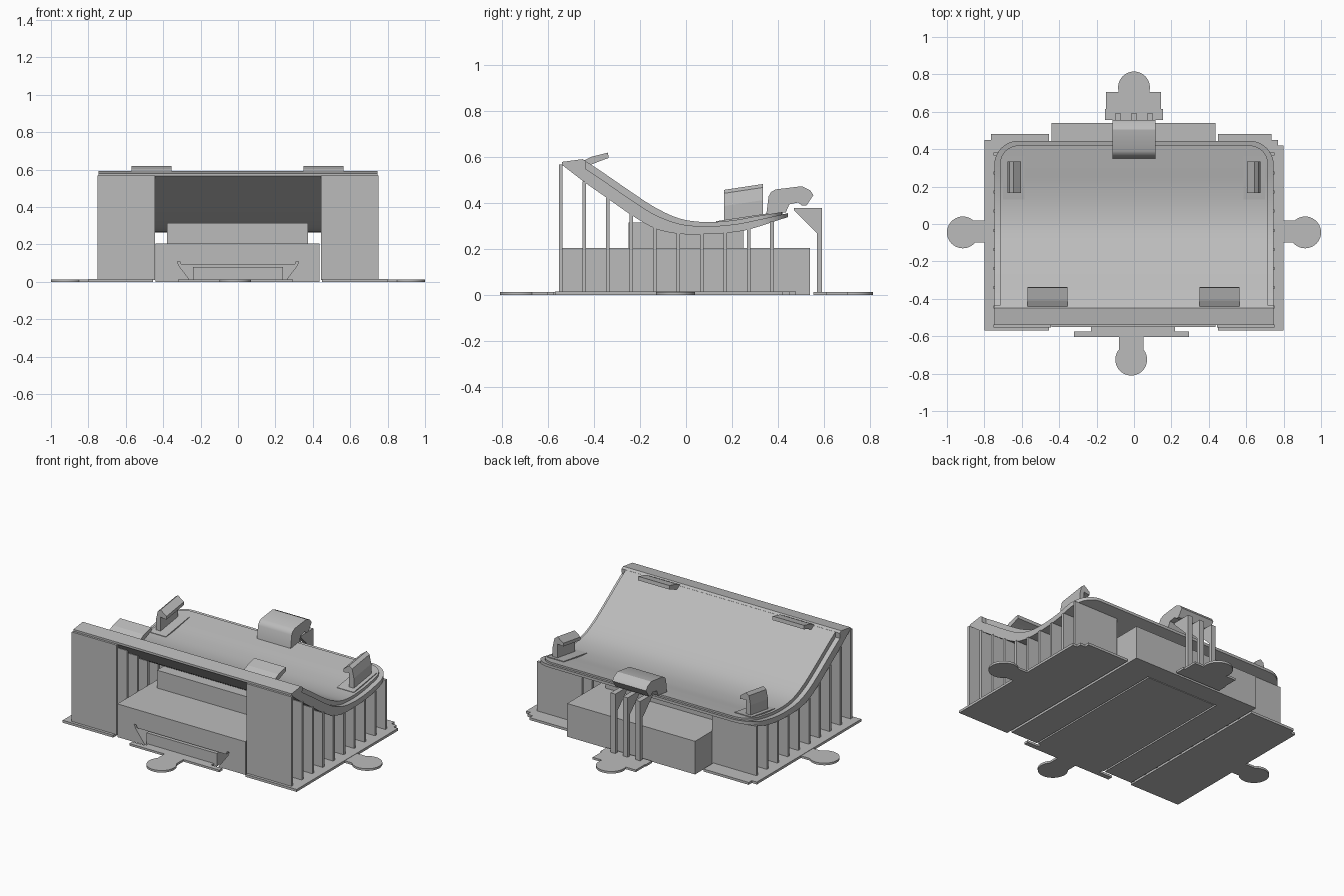
import bpy, bmesh, math

if "Cube" in bpy.data.objects:
    bpy.data.objects.remove(bpy.data.objects["Cube"])

grey = bpy.data.materials.new("plain grey")
grey.diffuse_color = (0.5, 0.5, 0.5, 1)
grey.use_nodes = True
grey.node_tree.nodes["Principled BSDF"].inputs["Base Color"].default_value = grey.diffuse_color


def finish(name, bm, smooth=False):
    bmesh.ops.recalc_face_normals(bm, faces=bm.faces)
    me = bpy.data.meshes.new(name)
    bm.to_mesh(me)
    bm.free()
    me.materials.append(grey)
    ob = bpy.data.objects.new(name, me)
    bpy.context.collection.objects.link(ob)
    if smooth:
        bpy.ops.object.select_all(action='DESELECT')
        ob.select_set(True)
        bpy.context.view_layer.objects.active = ob
        bpy.ops.object.shade_smooth_by_angle(angle=math.radians(30))
    return ob


def prism(name, pts, a, b, axis, shear=0.0, smooth=False):
    """Extrude a profile from a to b along an axis; shear lifts z along y."""
    def place(u, v, w):
        x, y, z = {'x': (w, u, v), 'y': (u, w, v), 'z': (u, v, w)}[axis]
        return x, y, z + shear * (y - 0.245)
    bm = bmesh.new()
    r0 = [bm.verts.new(place(u, v, a)) for u, v in pts]
    r1 = [bm.verts.new(place(u, v, b)) for u, v in pts]
    bm.faces.new(r0)
    bm.faces.new(r1[::-1])
    for i in range(len(pts)):
        j = (i + 1) % len(pts)
        bm.faces.new((r0[i], r0[j], r1[j], r1[i]))
    return finish(name, bm, smooth)


def box(name, x0, x1, y0, y1, z0, z1):
    return prism(name, [(x0, y0), (x1, y0), (x1, y1), (x0, y1)], z0, z1, 'z')


def loft(name, ys, half_width, z0, z1):
    """Curved slab following z0(y) and z1(y) with a varying half width."""
    bm = bmesh.new()
    rings = []
    for y in ys:
        w = half_width(y)
        rings.append([bm.verts.new((x, y, z)) for x, z in
                      ((-w, z0(y)), (w, z0(y)), (w, z1(y)), (-w, z1(y)))])
    for a, b in zip(rings, rings[1:]):
        for i in range(4):
            j = (i + 1) % 4
            bm.faces.new((a[i], a[j], b[j], b[i]))
    bm.faces.new(rings[0])
    bm.faces.new(rings[-1])
    return finish(name, bm, True)


def curve(pts):
    """Smooth interpolation through the profile points."""
    def f(y):
        n = len(pts)
        i = max(k for k in range(n - 1) if k == 0 or pts[k][0] <= y)
        slope = lambda k: ((pts[min(k + 1, n - 1)][1] - pts[max(k - 1, 0)][1]) /
                           (pts[min(k + 1, n - 1)][0] - pts[max(k - 1, 0)][0]))
        (ya, za), (yb, zb) = pts[i], pts[i + 1]
        h = yb - ya
        t = (y - ya) / h
        return ((2*t**3 - 3*t*t + 1) * za + (t**3 - 2*t*t + t) * h * slope(i)
                + (3*t*t - 2*t**3) * zb + (t**3 - t*t) * h * slope(i + 1))
    return f


def rounded(w, y_end, r):
    """Half width that rounds off the corners at y_end."""
    def f(y):
        d = max(0.0, y - (y_end - r))
        return w - r + math.sqrt(max(0.0, r * r - d * d))
    return f


def stations(y0, y1, r, n=26):
    a = [y0 + (y1 - r - y0) * i / n for i in range(n + 1)]
    return a + [y1 - r + r * math.sin(math.pi / 2 * i / 8) for i in range(1, 9)]


# side base plates with stepped back corners
prism("base_plate_right", [(0.45, -0.57), (0.8, -0.57), (0.8, 0.42), (0.77, 0.42),
      (0.77, 0.45), (0.735, 0.45), (0.735, 0.48), (0.45, 0.48)], 0, 0.015, 'z')
prism("base_plate_left", [(-0.455, -0.57), (-0.8, -0.57), (-0.8, 0.45), (-0.765, 0.45),
      (-0.765, 0.48), (-0.455, 0.48)], 0, 0.015, 'z')


# round finger tabs
def disc(name, cx, cy, r=0.085):
    prism(name, [(cx + r * math.cos(math.tau * i / 40), cy + r * math.sin(math.tau * i / 40))
                 for i in range(40)], 0, 0.013, 'z', smooth=True)


for side, s in (("left", -1), ("right", 1)):
    disc("tab_disc_" + side, s * 0.915, -0.045)
    box("tab_neck_" + side, *sorted((s * 0.87, s * 0.8)), -0.1, 0.02, 0, 0.013)
disc("tab_disc_front", -0.015, -0.725)
box("tab_neck_front", -0.08, 0.05, -0.68, -0.605, 0, 0.013)
box("tab_bar_front", -0.32, 0.295, -0.605, -0.575, 0, 0.013)
disc("tab_disc_back", 0, 0.73)
prism("tab_plate_back", [(-0.155, 0.555), (0.155, 0.555), (0.155, 0.615), (0.145, 0.615),
      (0.145, 0.705), (-0.15, 0.705), (-0.15, 0.615), (-0.155, 0.615)], 0, 0.013, 'z')

# central block with a dovetail slot, and the slide inside it
slot = [(0.25, 0), (0.315, 0.085), (0.325, 0.11), (0.31, 0.11), (0.305, 0.092)]
notch = [(-x, z) for x, z in slot] + slot[::-1]
prism("centre_block", [(0.435, 0), (0.435, 0.205), (-0.44, 0.205), (-0.44, 0)] + notch,
      -0.55, 0.42, 'y')
box("centre_block_back", -0.44, 0.435, 0.42, 0.54, 0, 0.205)
box("upper_block", -0.38, 0.375, -0.25, 0.25, 0.205, 0.315)
box("slot_slide", -0.24, 0.24, -0.55, 0.415, 0, 0.08)
box("slide_foot", -0.23, 0.22, -0.575, -0.55, 0, 0.013)

# tray: flange underneath, raised pad on top
under = curve([(-0.54, 0.565), (-0.44, 0.49), (-0.34, 0.42), (-0.24, 0.35), (-0.135, 0.29),
               (-0.035, 0.267), (0.07, 0.265), (0.17, 0.27), (0.27, 0.285), (0.445, 0.34)])
top = curve([(-0.45, 0.592), (-0.375, 0.543), (-0.25, 0.457), (-0.137, 0.383), (-0.03, 0.334),
             (0.08, 0.318), (0.2, 0.325), (0.3, 0.342), (0.445, 0.366)])
mid = lambda y: 0.35 * under(y) + 0.65 * top(y)
loft("tray_flange", stations(-0.44, 0.445, 0.13), rounded(0.747, 0.445, 0.13), under, mid)
loft("tray_pad", stations(-0.44, 0.42, 0.1), rounded(0.717, 0.42, 0.1),
     lambda y: mid(y) - 0.005, top)
prism("tray_front_lip", [(-0.54, 0.567), (-0.44, 0.49), (-0.435, 0.583), (-0.45, 0.592),
      (-0.54, 0.58)], -0.747, 0.745, 'x')

# support ribs under both sides of the tray
for i in range(10):
    y = -0.545 + i * 0.1022
    h = under(max(y, -0.54)) + 0.003
    box(f"rib_left_{i}", -0.75, -0.445, y - 0.008, y + 0.008, 0.01, h)
    box(f"rib_right_{i}", 0.445, 0.752, y - 0.008, y + 0.008, 0.01, h)

# front retaining tabs
for side, x in (("left", -0.462), ("right", 0.458)):
    prism("front_tab_" + side, [(-0.455, 0.58), (-0.41, 0.603), (-0.34, 0.62), (-0.337, 0.597),
          (-0.37, 0.585), (-0.42, 0.565)], x - 0.107, x + 0.107, 'x')

# side clips with inward hooks, tilted with the tray
hook = [(0.645, 0.325), (0.677, 0.325), (0.677, 0.40), (0.665, 0.455), (0.645, 0.47),
        (0.605, 0.44), (0.605, 0.42), (0.645, 0.425)]
for side, s in (("left", -1), ("right", 1)):
    prism("side_clip_" + side, [(s * x, z) for x, z in hook], 0.165, 0.335, 'y', shear=0.15)
    prism("side_clip_foot_" + side, [(s * x, z) for x, z in
          ((0.585, 0.325), (0.7, 0.325), (0.7, 0.339), (0.585, 0.339))],
          0.13, 0.36, 'y', shear=0.15)

# back latch: curved hook and three posts
prism("latch_hook", [(0.35, 0.352), (0.36, 0.43), (0.37, 0.448), (0.39, 0.46), (0.505, 0.474),
      (0.54, 0.457), (0.555, 0.435), (0.525, 0.39), (0.505, 0.39), (0.488, 0.403),
      (0.45, 0.395), (0.435, 0.36)], -0.115, 0.115, 'x', smooth=True)
for i, x in enumerate((-0.085, 0, 0.085)):
    prism(f"latch_post_{i}", [(0.47, 0.38), (0.592, 0.38), (0.592, 0), (0.57, 0),
          (0.57, 0.27), (0.47, 0.37)], x - 0.016, x + 0.016, 'x')
